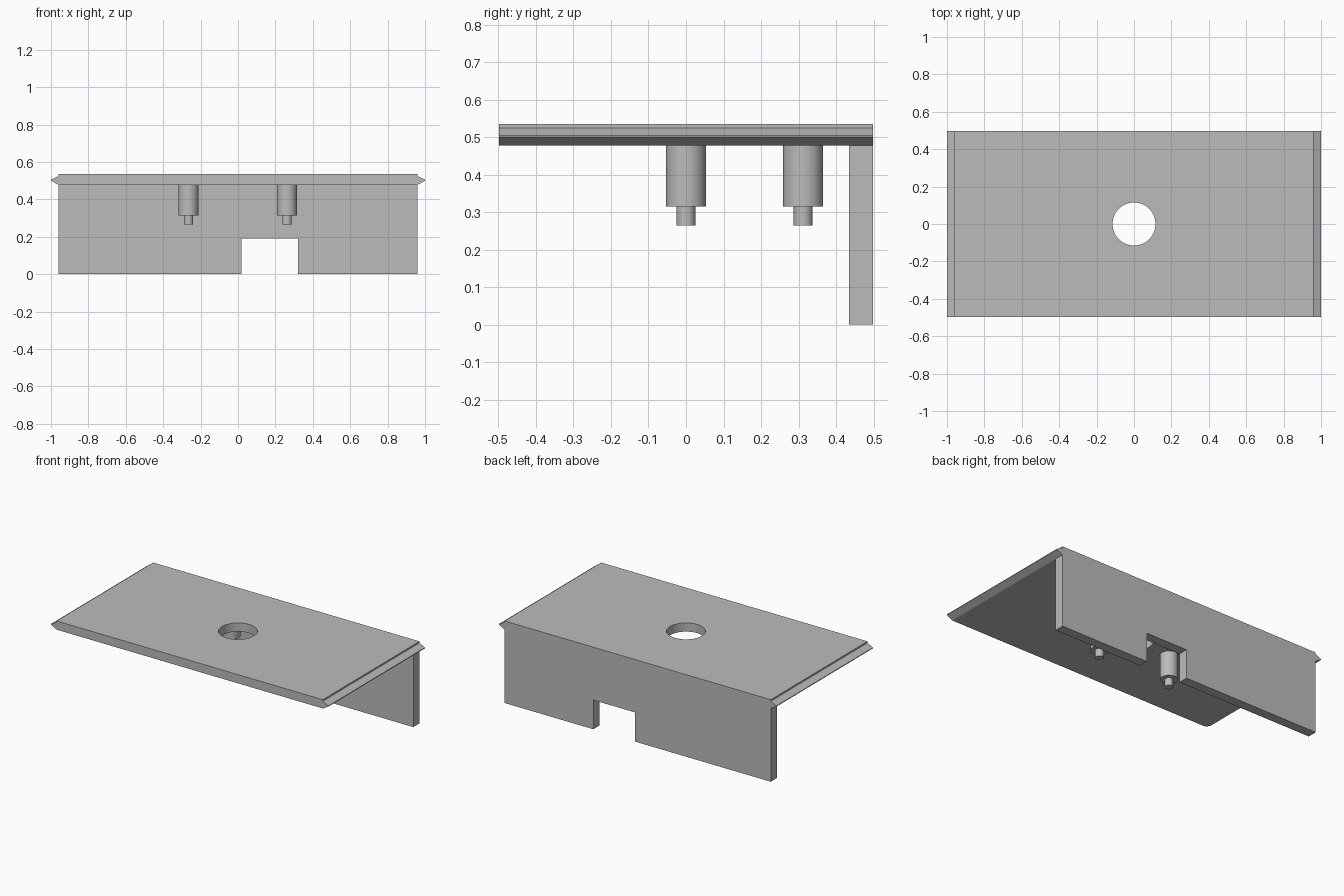
import bpy, bmesh, math
from mathutils import Vector

cube = bpy.data.objects.get("Cube")
if cube:
    bpy.data.objects.remove(cube, do_unlink=True)

grey = bpy.data.materials.new("plain_grey")
grey.use_nodes = True
colour = (0.50, 0.50, 0.50, 1)
grey.diffuse_color = colour
grey.node_tree.nodes["Principled BSDF"].inputs["Base Color"].default_value = colour


def extrude_profile(name, points, y0, y1):
    """Extrude an x-z outline along y."""
    bm = bmesh.new()
    face = bm.faces.new([bm.verts.new((x, y0, z)) for x, z in points])
    result = bmesh.ops.extrude_face_region(bm, geom=[face])
    moved = [v for v in result["geom"] if isinstance(v, bmesh.types.BMVert)]
    bmesh.ops.translate(bm, verts=moved, vec=Vector((0, y1 - y0, 0)))
    bmesh.ops.recalc_face_normals(bm, faces=bm.faces)
    mesh = bpy.data.meshes.new(name)
    bm.to_mesh(mesh)
    bm.free()
    obj = bpy.data.objects.new(name, mesh)
    bpy.context.collection.objects.link(obj)
    mesh.materials.append(grey)
    return obj


def cylinder(name, x, y, z0, z1, radius):
    bpy.ops.mesh.primitive_cylinder_add(
        vertices=64, radius=radius, depth=z1 - z0, location=(x, y, (z0 + z1) / 2))
    obj = bpy.context.object
    obj.name = name
    obj.data.materials.append(grey)
    bpy.ops.object.shade_smooth_by_angle(angle=math.radians(30))
    return obj


BACK, UNDER, TOP, SIDE = 0.498, 0.478, 0.535, 0.96

# Top plate with pointed side rails
right_half = [(SIDE, UNDER), (1, 0.5), (1, 0.505), (SIDE, 0.525), (SIDE, TOP)]
left_half = [(-x, z) for x, z in reversed(right_half)]
plate = extrude_profile("top_plate", right_half + left_half, -BACK, BACK)

# Round hole through the plate
cutter = cylinder("hole_cutter", 0, 0, 0.4, 0.6, 0.115)
cutter.hide_render = True
hole = plate.modifiers.new("hole", 'BOOLEAN')
hole.operation = 'DIFFERENCE'
hole.solver = 'EXACT'
hole.object = cutter
bpy.ops.object.select_all(action='DESELECT')
plate.select_set(True)
bpy.context.view_layer.objects.active = plate
bpy.ops.object.modifier_apply(modifier=hole.name)
bpy.data.objects.remove(cutter, do_unlink=True)
bpy.ops.object.shade_smooth_by_angle(angle=math.radians(15))

# Back wall with an off-centre notch
extrude_profile("back_wall", [
    (-SIDE, 0), (0.02, 0), (0.02, 0.19), (0.32, 0.19),
    (0.32, 0), (SIDE, 0), (SIDE, UNDER), (-SIDE, UNDER)], 0.435, BACK)

# Stepped pegs under the plate
for side, x in (("right", -0.265), ("left", 0.262)):
    for row, y in (("middle", 0), ("back", 0.312)):
        cylinder(f"{row}_{side}_peg", x, y, 0.315, UNDER, 0.053)
        cylinder(f"{row}_{side}_peg_tip", x, y, 0.265, 0.315, 0.025)
